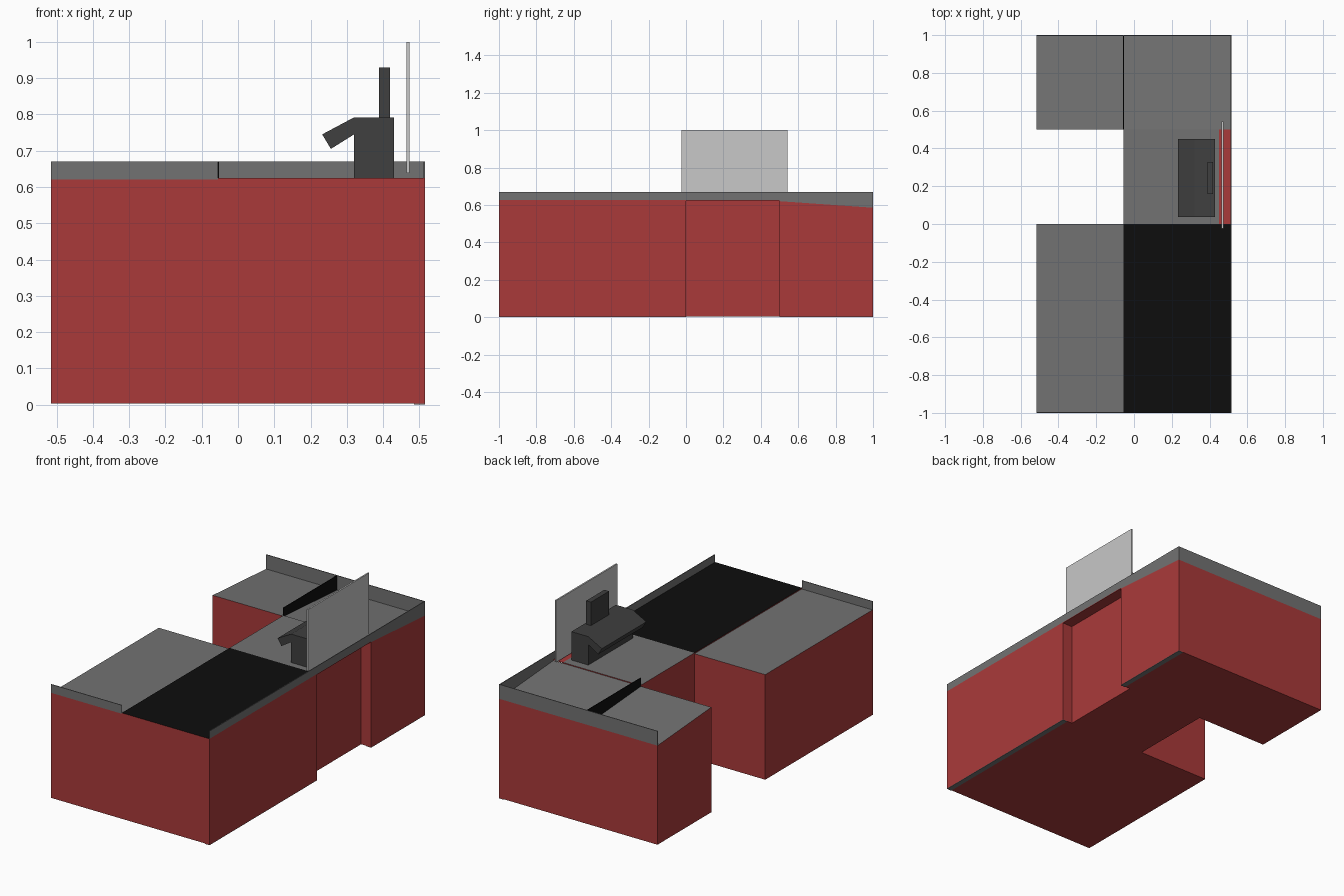
import bpy

if "Cube" in bpy.data.objects:
    bpy.data.objects.remove(bpy.data.objects["Cube"])


def material(name, rgb):
    m = bpy.data.materials.new(name)
    m.diffuse_color = (*rgb, 1)
    m.use_nodes = True
    m.node_tree.nodes["Principled BSDF"].inputs["Base Color"].default_value = m.diffuse_color
    return m


RED = material("red_panel", (0.40, 0.042, 0.042))
GREY = material("grey_worktop", (0.17, 0.17, 0.17))
BLACK = material("black_belt", (0.004, 0.004, 0.004))
DARK = material("dark_device", (0.05, 0.05, 0.05))
PALE = material("pale_screen", (0.58, 0.58, 0.58))


def prism(name, profile, axis, lo, hi, mats, rule=None):
    """Extrude a 2D profile along x (profile is y,z) or y (profile is x,z)."""
    n = len(profile)

    def point(p, d):
        return (d, p[0], p[1]) if axis == 'x' else (p[0], d, p[1])

    verts = [point(p, lo) for p in profile] + [point(p, hi) for p in profile]
    faces = [list(range(n)), list(range(2 * n - 1, n - 1, -1))]
    faces += [[i, i + n, (i + 1) % n + n, (i + 1) % n] for i in range(n)]
    if axis == 'x':
        faces = [f[::-1] for f in faces]
    mesh = bpy.data.meshes.new(name)
    mesh.from_pydata(verts, [], faces)
    for m in mats:
        mesh.materials.append(m)
    mesh.update()
    if rule:
        for f in mesh.polygons:
            f.material_index = rule(f)
    ob = bpy.data.objects.new(name, mesh)
    bpy.context.collection.objects.link(ob)
    return ob


def box(name, x, y, z, mats, rule=None):
    rect = [(x[0], z[0]), (x[1], z[0]), (x[1], z[1]), (x[0], z[1])]
    return prism(name, rect, 'y', y[0], y[1], mats, rule)


def top_grey(f):
    return 1 if f.normal.z > 0.5 else 0


def front_rule(f):
    if f.normal.z > 0.5:
        return 2 if f.center.x > -0.055 else 1
    return 0


W, MID, B = 0.515, -0.055, 0.003     # half width, belt edge, base height
T, H, RIM = 0.62, 0.625, 0.67        # worktop, raised worktop, rim top
E = 0.004                            # thin sheet

# counter bodies: front with belt, narrow middle, sloped rear
prism("front_counter", [(-W, B), (W, B), (W, H), (MID, H), (MID, T), (-W, T)],
      'y', -1, 0, [RED, GREY, BLACK], front_rule)
box("middle_counter", (MID, 0.45), (0, 0.5), (B, H), [RED, GREY], top_grey)
prism("rear_counter", [(0.5, B), (1, B), (1, 0.585), (0.5, T)],
      'x', -W, W, [RED, GREY], top_grey)

# red ledge over the recess
box("recess_ledge", (0.45, W), (0, 0.5), (H - E, H), [RED])

# grey strips under the bodies
for name, y in (("front_foot_strip", (-1, 0)), ("rear_foot_strip", (0.5, 1))):
    box(name, (0.485, W), y, (0, B), [GREY])

# thin rims around the worktop
prism("side_rim", [(-1, H), (0.5, H), (0.5, T), (1, 0.585), (1, RIM), (-1, RIM)],
      'x', W - E, W, [GREY])
box("rear_rim", (-W, W - E), (1 - E, 1), (0.585, RIM), [GREY])
box("front_rim", (-W, MID), (-1, -1 + E), (T, RIM), [GREY])

# black divider standing on the sloped rear worktop
prism("rear_divider", [(0.5, T), (1 - E, 0.5853), (1 - E, RIM), (0.5, RIM)],
      'x', MID - E / 2, MID + E / 2, [BLACK])

# till with slanted keyboard, and its display
prism("till_body", [(0.32, H), (0.43, H), (0.43, 0.792), (0.32, 0.792),
                    (0.232, 0.745), (0.256, 0.705), (0.32, 0.745)],
      'y', 0.037, 0.45, [DARK])
box("till_display", (0.388, 0.419), (0.16, 0.328), (0.79, 0.93), [DARK])

# protective screen
box("screen", (0.464, 0.473), (-0.025, 0.542), (0.638, 1.0), [PALE])
